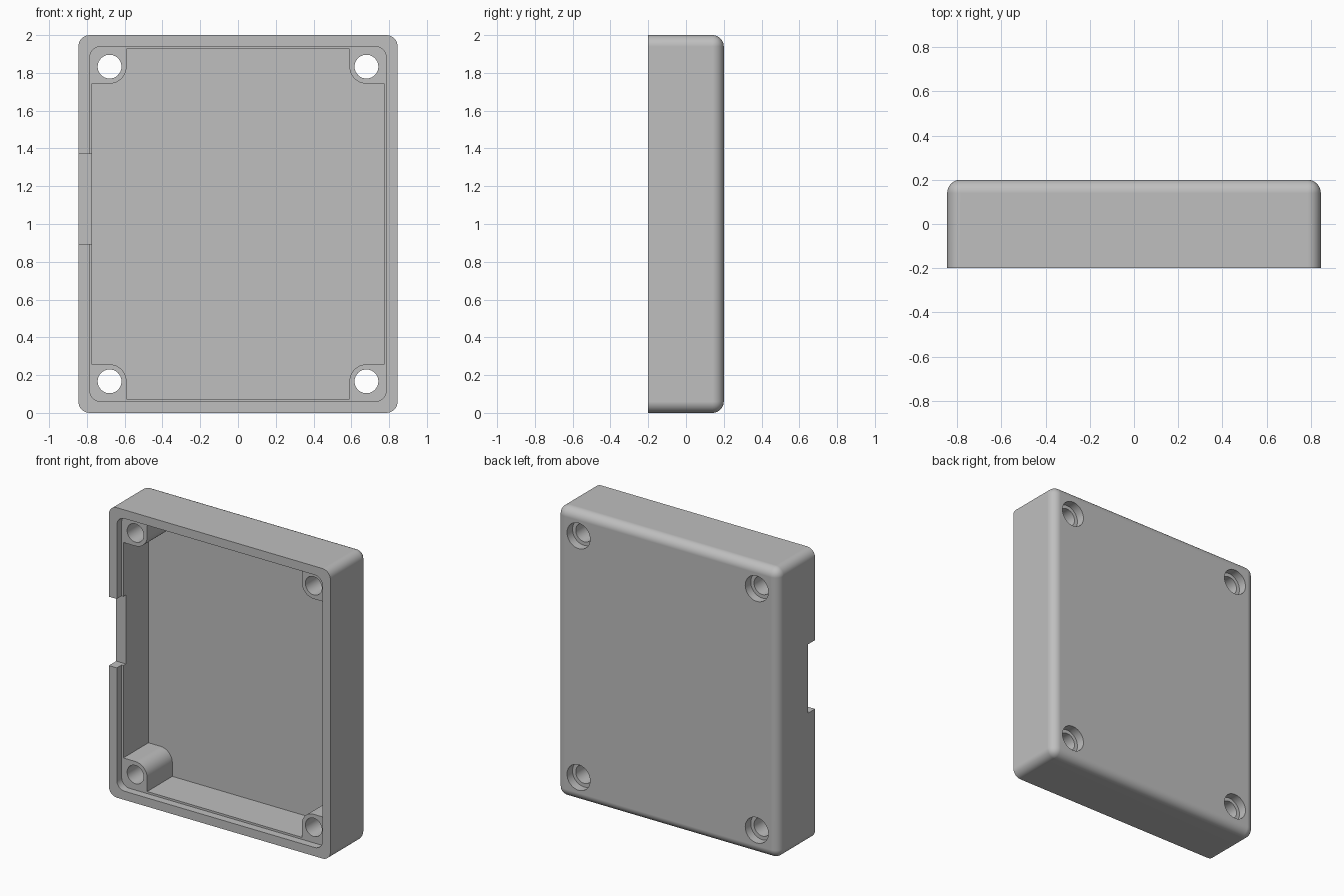
import bpy, bmesh
from math import cos, sin, radians

HALF_X, HALF_Z, HALF_Y = 0.845, 1.0, 0.2
FILLET = 0.06
LIP_FLOOR = -0.147     # depth of the shallow step and boss tops
INNER_BACK = 0.127     # inside face of the back wall
HOLE_X, HOLE_Z = 0.68, 0.833
BOSS_R = 0.09

if "Cube" in bpy.data.objects:
    bpy.data.objects.remove(bpy.data.objects["Cube"], do_unlink=True)

grey = bpy.data.materials.new("light_grey_plastic")
grey.use_nodes = True
colour = (0.52, 0.52, 0.52, 1)
grey.diffuse_color = colour
grey.node_tree.nodes["Principled BSDF"].inputs["Base Color"].default_value = colour


def arc(cx, cz, r, start, end, steps):
    angles = [radians(start + (end - start) * i / steps) for i in range(steps + 1)]
    return [(cx + r * cos(a), cz + r * sin(a)) for a in angles]


def four_way(quarter):
    """Mirror a quarter outline into a closed loop."""
    loop = []
    for sx, sz in ((1, 1), (-1, 1), (-1, -1), (1, -1)):
        pts = [(x * sx, z * sz) for x, z in quarter]
        loop += pts if sx == sz else pts[::-1]
    return loop


def to_object(name, bm):
    bmesh.ops.recalc_face_normals(bm, faces=bm.faces)
    mesh = bpy.data.meshes.new(name)
    bm.to_mesh(mesh)
    bm.free()
    mesh.materials.append(grey)
    obj = bpy.data.objects.new(name, mesh)
    bpy.context.collection.objects.link(obj)
    return obj


def prism(name, outline, y0, y1):
    """Extrude an x-z outline, centred on mid height, along y."""
    bm = bmesh.new()
    face = bm.faces.new([bm.verts.new((x, y0, z + HALF_Z)) for x, z in outline])
    new = bmesh.ops.extrude_face_region(bm, geom=[face])["geom"]
    verts = [v for v in new if isinstance(v, bmesh.types.BMVert)]
    bmesh.ops.translate(bm, verts=verts, vec=(0, y1 - y0, 0))
    return to_object(name, bm)


# Outer shell: every edge rounded except the open front rim
bm = bmesh.new()
bmesh.ops.create_cube(bm, size=2)
for v in bm.verts:
    v.co = (v.co.x * HALF_X, v.co.y * HALF_Y, v.co.z * HALF_Z + HALF_Z)
edges = [e for e in bm.edges if any(v.co.y > 0 for v in e.verts)]
bmesh.ops.bevel(bm, geom=edges, offset=FILLET, segments=8, profile=0.5, affect="EDGES")
case = to_object("enclosure_shell", bm)

# Cutters: lip step, cavity that leaves corner bosses, side notch, screw holes
lip = four_way(arc(0.725, 0.88, 0.06, 0, 90, 8))
boss_corner = arc(HOLE_X, HOLE_Z, BOSS_R, 270, 180, 12)
cavity = four_way([(0.772, HOLE_Z - BOSS_R)] + boss_corner + [(HOLE_X - BOSS_R, 0.926)])
notch = [(-1, -0.105), (-0.7, -0.105), (-0.7, 0.37), (-1, 0.37)]

cutters = [
    prism("lip_cutter", lip, -0.3, LIP_FLOOR),
    prism("cavity_cutter", cavity, -0.25, INNER_BACK),
    prism("notch_cutter", notch, -0.35, -0.12),
]
for sx in (-1, 1):
    for sz in (-1, 1):
        for name, r, y0 in (("screw_hole", 0.063, -0.3), ("counterbore", 0.088, 0.14)):
            circle = arc(sx * HOLE_X, sz * HOLE_Z, r, 0, 360, 40)[:-1]
            cutters.append(prism(name + "_cutter", circle, y0, 0.3))

bpy.ops.object.select_all(action="DESELECT")
case.select_set(True)
bpy.context.view_layer.objects.active = case
for cutter in cutters:
    mod = case.modifiers.new(cutter.name, "BOOLEAN")
    mod.operation = "DIFFERENCE"
    mod.solver = "EXACT"
    mod.object = cutter
    bpy.ops.object.modifier_apply(modifier=mod.name)
    bpy.data.objects.remove(cutter, do_unlink=True)

# Smooth fillets and holes, crisp edges elsewhere
bpy.ops.object.shade_smooth_by_angle(angle=radians(30))
weighted = case.modifiers.new("flat_face_normals", "WEIGHTED_NORMAL")
weighted.keep_sharp = True
